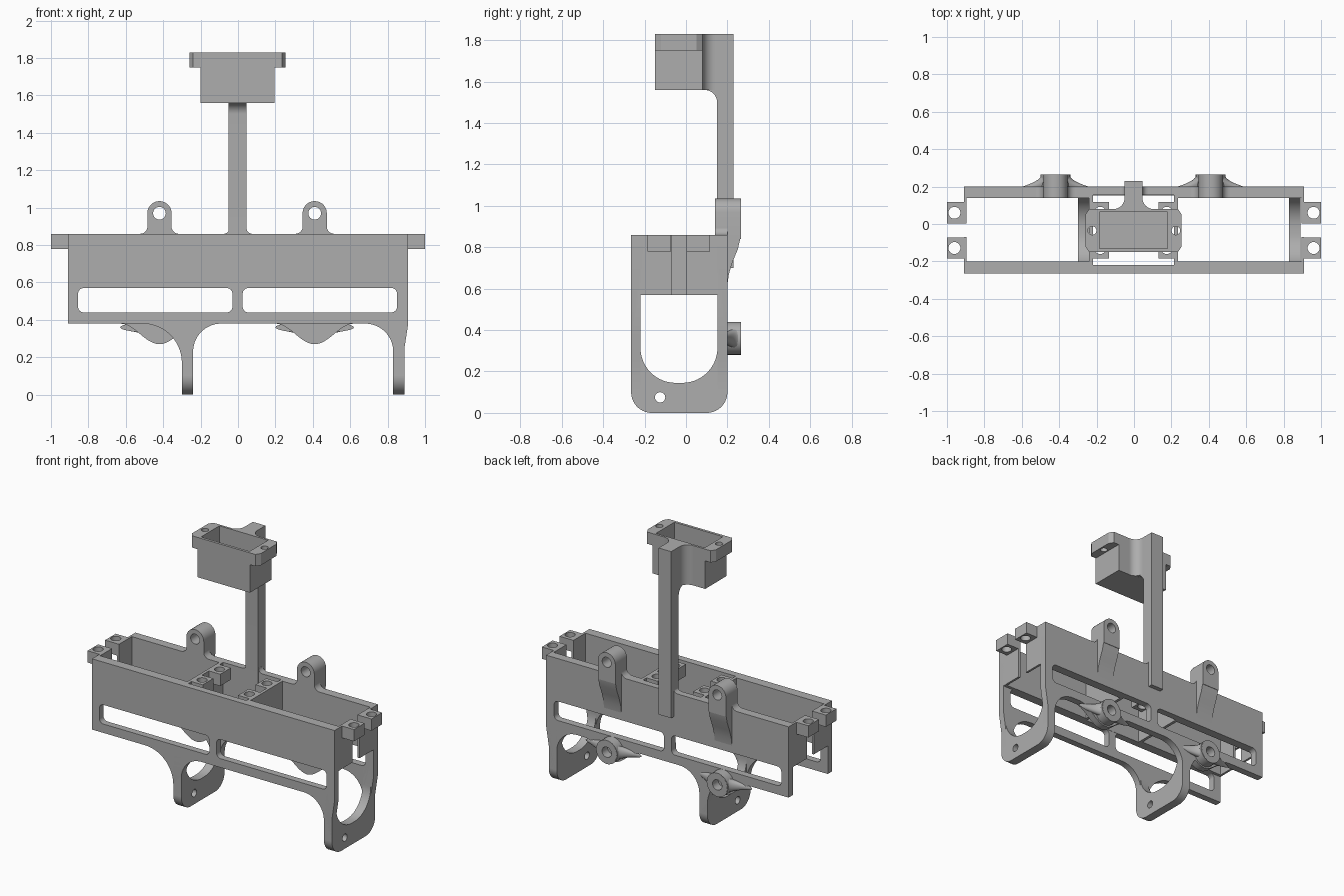
import bpy, bmesh
from math import sin, cos, pi, radians

cube = bpy.data.objects.get("Cube")
if cube:
    bpy.data.objects.remove(cube, do_unlink=True)

grey = bpy.data.materials.new("plain grey")
grey.use_nodes = True
grey.diffuse_color = (0.42, 0.42, 0.42, 1)
grey.node_tree.nodes["Principled BSDF"].inputs["Base Color"].default_value = grey.diffuse_color


def arc(u, v, r, start, end, n=14):
    angles = [radians(start + (end - start) * i / n) for i in range(n + 1)]
    return [(u + r * cos(a), v + r * sin(a)) for a in angles]


def rounded(u0, u1, v0, v1, r):
    return (arc(u0 + r, v0 + r, r, 180, 270) + arc(u1 - r, v0 + r, r, 270, 360)
            + arc(u1 - r, v1 - r, r, 0, 90) + arc(u0 + r, v1 - r, r, 90, 180))


def circle(u, v, r):
    return arc(u, v, r, 0, 345, 23)


def loft(name, rings):
    """Skin a list of closed 3D rings and cap both ends."""
    bm = bmesh.new()
    loops = [[bm.verts.new(p) for p in ring] for ring in rings]
    for a, b in zip(loops, loops[1:]):
        for i in range(len(a)):
            j = (i + 1) % len(a)
            bm.faces.new((a[i], a[j], b[j], b[i]))
    bm.faces.new(loops[0])
    bm.faces.new(loops[-1])
    bmesh.ops.recalc_face_normals(bm, faces=bm.faces)
    mesh = bpy.data.meshes.new(name)
    bm.to_mesh(mesh)
    bm.free()
    mesh.materials.append(grey)
    ob = bpy.data.objects.new(name, mesh)
    bpy.context.collection.objects.link(ob)
    return ob


def prism(name, pts, axis, a, b):
    """Extrude a 2D outline along an axis from a to b."""
    place = {"x": lambda u, v, w: (w, u, v),
             "y": lambda u, v, w: (u, w, v),
             "z": lambda u, v, w: (u, v, w)}[axis]
    return loft(name, [[place(u, v, w) for u, v in pts] for w in (a, b)])


def box(name, x0, x1, y0, y1, z0, z1):
    return prism(name, [(x0, y0), (x1, y0), (x1, y1), (x0, y1)], "z", z0, z1)


def cut(ob, *cutters):
    for cutter in cutters:
        mod = ob.modifiers.new("cut", "BOOLEAN")
        mod.operation = "DIFFERENCE"
        mod.solver = "EXACT"
        mod.object = cutter
        bpy.context.view_layer.objects.active = ob
        bpy.ops.object.modifier_apply(modifier=mod.name)
        bpy.data.objects.remove(cutter, do_unlink=True)
    return ob


def foot_flare(name, x, half, r, y0, y1, z=0.86):
    """Concave fillets where an upright meets the rail top."""
    left = arc(x - half - r, z + r, r, 270, 360, 8)
    right = arc(x + half + r, z + r, r, 180, 270, 8)
    prism(name, left + right + [(x + half, z - 0.02), (x - half, z - 0.02)], "y", y0, y1)


# Long front and back rails with leg fillets, slots and thinned inner faces
rail = ([(-0.91, 0.86), (-0.91, 0.38)]
        + arc(-0.51, 0.17, 0.21, 90, 0) + [(-0.30, 0.1), (-0.24, 0.1)]
        + arc(-0.09, 0.23, 0.15, 180, 90) + arc(0.68, 0.23, 0.15, 90, 0)
        + [(0.83, 0.1), (0.89, 0.1), (0.89, 0.25), (0.91, 0.38), (0.91, 0.86)])
for name, y0, y1 in (("front_rail", -0.265, -0.20), ("back_rail", 0.14, 0.20)):
    cut(prism(name, rail, "y", y0, y1),
        prism("slot", rounded(-0.855, -0.03, 0.44, 0.57, 0.03), "y", -0.4, 0.4),
        prism("slot", rounded(0.025, 0.85, 0.44, 0.57, 0.03), "y", -0.4, 0.4),
        box("low_pocket", -1, 1, -0.22, 0.152, -0.1, 0.569),
        box("middle_pocket", -0.22, 0.215, -0.218, 0.155, 0.5, 1))

# Two ring-shaped legs
for name, x0, x1 in (("right_leg", -0.30, -0.24), ("left_leg", 0.83, 0.89)):
    outline = (arc(-0.165, 0.1, 0.1, 180, 270) + arc(0.1, 0.1, 0.1, 270, 360)
               + [(0.2, 0.57), (-0.265, 0.57)])
    cut(prism(name, outline, "x", x0, x1),
        prism("window", rounded(-0.22, 0.152, 0.145, 0.9, 0.17), "x", -2, 2),
        prism("pin_hole", circle(-0.125, 0.075, 0.025), "x", -2, 2),
        prism("rail_slot", rounded(0.025, 0.85, 0.44, 0.57, 0.03), "y", -0.4, 0.4),
        prism("rail_slot", rounded(-0.855, -0.03, 0.44, 0.57, 0.03), "y", -0.4, 0.4))

# End walls, split in the middle
for side, x0, x1 in (("right", -0.91, -0.895), ("left", 0.895, 0.91)):
    box(side + "_end_wall_front", x0, x1, -0.265, -0.07, 0.57, 0.86)
    box(side + "_end_wall_back", x0, x1, 0.003, 0.20, 0.57, 0.86)

# Inner cross walls
box("right_cross_wall", -0.24, -0.22, -0.22, 0.155, 0.57, 0.86)
box("left_cross_wall", 0.215, 0.235, -0.22, 0.155, 0.57, 0.86)

# Screw tabs on the ends and the cross walls
for name, x0, x1, hx in (("right_end", -1.0, -0.9, -0.96), ("left_end", 0.9, 1.0, 0.96),
                         ("right_inner", -0.235, -0.135, -0.18),
                         ("left_inner", 0.13, 0.23, 0.175)):
    for end, y0, y1 in (("front", -0.185, -0.072), ("back", 0.003, 0.117)):
        cut(box(f"{name}_tab_{end}", x0, x1, y0, y1, 0.78, 0.86),
            prism("screw_hole", circle(hx, (y0 + y1) / 2, 0.032), "z", 0.5, 1))

# Upper and lower mounting lugs on the back
for side, x in (("right", -0.42), ("left", 0.41)):
    upper = arc(x, 0.97, 0.065, 0, 180) + [(x - 0.065, 0.84), (x + 0.065, 0.84)]
    cut(prism(side + "_upper_lug", upper, "y", 0.14, 0.265),
        prism("lug_hole", circle(x, 0.97, 0.034), "y", 0, 0.4))
    foot_flare(side + "_lug_flare", x, 0.064, 0.04, 0.14, 0.2)
    prism(side + "_lug_brace", [(0.18, 0.86), (0.265, 0.86), (0.262, 0.84), (0.25, 0.79),
                                (0.225, 0.73), (0.207, 0.67), (0.2, 0.62), (0.18, 0.62)],
          "x", x - 0.065, x + 0.065)

    steps = [i / 12 for i in range(-12, 13)]
    bell = [(x + 0.21 * t, 0.38 - 0.055 * (1 + cos(pi * t))) for t in steps]
    prism(side + "_lug_web", bell + [(x + 0.21, 0.42), (x - 0.21, 0.42)], "y", 0.152, 0.2)

    rings = []
    for i in range(9):
        t = i / 8
        wide, tall = 0.075 + 0.135 * (1 - t) ** 2, 0.03 + 0.05 * t
        rings.append([(x + wide * cos(a), 0.19 + 0.075 * t, 0.36 + tall * sin(a))
                      for a in (2 * pi * k / 32 for k in range(32))])
    cut(loft(side + "_lower_lug_flare", rings),
        prism("lug_hole", circle(x, 0.36, 0.035), "y", 0.205, 0.4))
    cut(prism(side + "_lower_lug", circle(x, 0.36, 0.08), "y", 0.16, 0.264),
        prism("lug_hole", circle(x, 0.36, 0.035), "y", 0.205, 0.4))

# Mast with a curved bracket under the cup
mast = ([(0.15, 0.70), (0.23, 0.70), (0.23, 1.83), (0.07, 1.83), (0.07, 1.56)]
        + arc(0.09, 1.50, 0.06, 90, 0))
prism("mast", mast, "x", -0.05, 0.045)
foot_flare("mast_flare", 0, 0.046, 0.03, 0.155, 0.2)
neck = arc(-0.11, 0.14, 0.06, 270, 360) + arc(0.105, 0.14, 0.06, 180, 270)
prism("mast_neck", neck + [(0.105, 0.07), (-0.11, 0.07)], "z", 1.56, 1.83)

# Open cup with screw flanges
cut(box("cup", -0.2, 0.195, -0.15, 0.08, 1.56, 1.83),
    box("cavity", -0.185, 0.18, -0.132, 0.065, 1.59, 2))
for side, s, inner, outer in (("right", -1, 0.19, 0.26), ("left", 1, 0.185, 0.255)):
    ear = [(s * inner, -0.15), (s * (outer - 0.02), -0.15), (s * outer, -0.12),
           (s * outer, 0.05), (s * (outer - 0.02), 0.08), (s * inner, 0.08)]
    cut(prism(side + "_cup_flange", ear, "z", 1.75, 1.83),
        prism("flange_hole", circle(s * 0.224, -0.035, 0.023), "z", 1.5, 2))

# Smooth the curved faces, keep the edges crisp
bpy.ops.object.select_all(action="DESELECT")
for ob in bpy.context.collection.objects:
    if ob.type == "MESH" and grey.name in ob.data.materials:
        ob.select_set(True)
        bpy.context.view_layer.objects.active = ob
bpy.ops.object.shade_smooth_by_angle(angle=radians(30))
